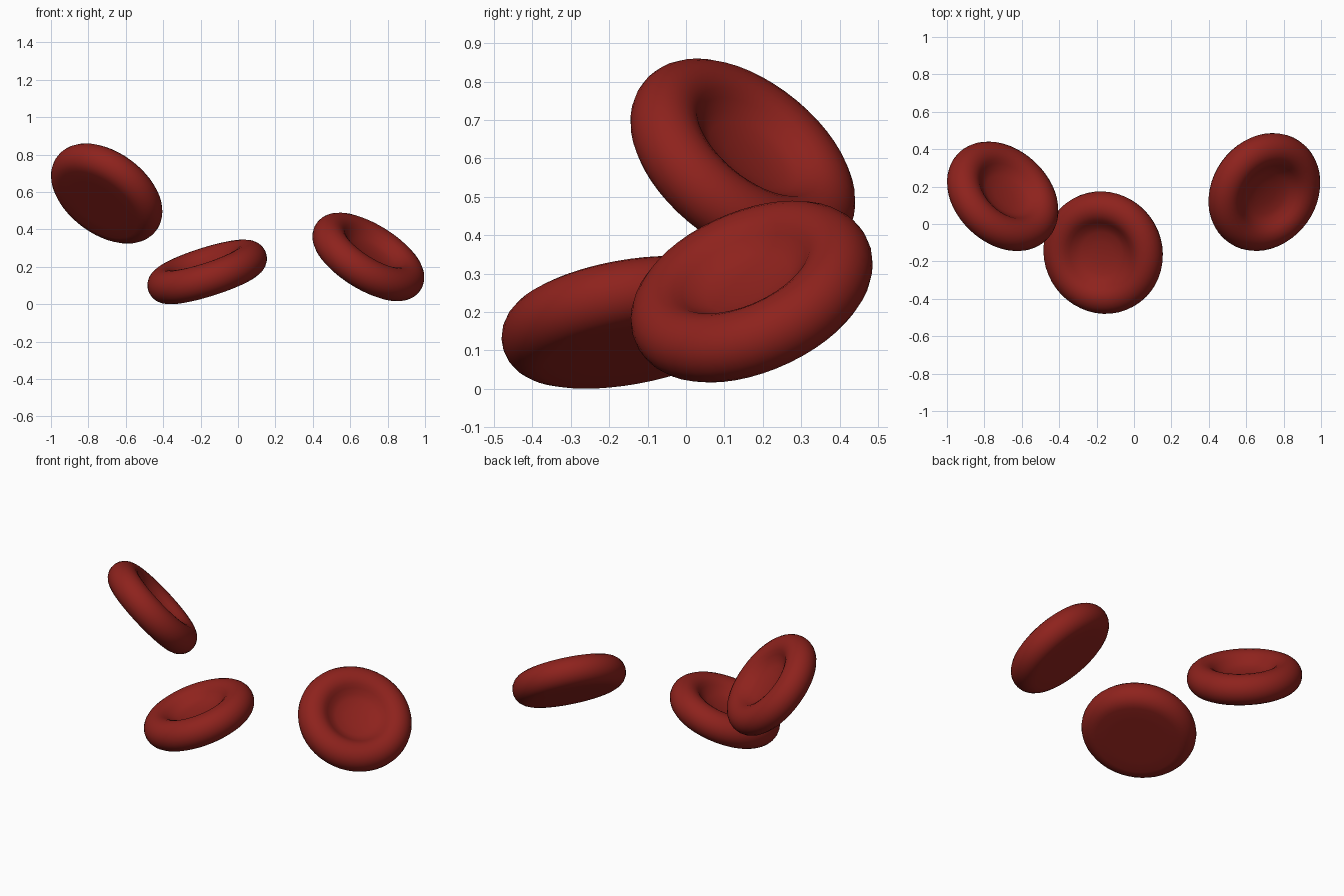
import bpy, bmesh, math
from mathutils import Vector

if "Cube" in bpy.data.objects:
    bpy.data.objects.remove(bpy.data.objects["Cube"])

R, T = 0.241, 0.09   # rim circle radius, rim tube radius

mat = bpy.data.materials.new("blood_red")
mat.diffuse_color = (0.27, 0.016, 0.012, 1)
mat.use_nodes = True
mat.node_tree.nodes["Principled BSDF"].inputs["Base Color"].default_value = mat.diffuse_color


def cell_profile():
    # flat underside, round rim, shallow bowl on top
    pts = [(0, -T), (0.08, -T), (0.16, -T)]
    for i in range(15):
        a = math.radians(-90 + 230 * i / 14)
        pts.append((R + T * math.cos(a), T * math.sin(a)))
    return pts + [(0.145, 0.036), (0.115, 0.022), (0.06, 0.013), (0, 0.01)]


def blood_cell(name, centre, normal):
    bm = bmesh.new()
    verts = [bm.verts.new((x, 0, z)) for x, z in cell_profile()]
    edges = [bm.edges.new(p) for p in zip(verts, verts[1:])]
    bmesh.ops.spin(bm, geom=verts + edges, cent=(0, 0, 0), axis=(0, 0, 1),
                   angle=math.tau, steps=48)
    bmesh.ops.remove_doubles(bm, verts=bm.verts, dist=1e-4)
    bmesh.ops.recalc_face_normals(bm, faces=bm.faces)
    for f in bm.faces:
        f.smooth = True
    mesh = bpy.data.meshes.new(name)
    bm.to_mesh(mesh)
    bm.free()
    mesh.materials.append(mat)
    ob = bpy.data.objects.new(name, mesh)
    ob.location = centre
    ob.rotation_euler = Vector(normal).to_track_quat('Z', 'Y').to_euler()
    bpy.context.collection.objects.link(ob)


# three tilted cells: centre and direction the bowl faces
blood_cell("left_cell", (-0.702, 0.148, 0.592), (0.505, 0.539, 0.674))
blood_cell("middle_cell", (-0.165, -0.153, 0.173), (-0.30, -0.17, 0.94))
blood_cell("right_cell", (0.697, 0.171, 0.253), (0.496, -0.355, 0.792))
